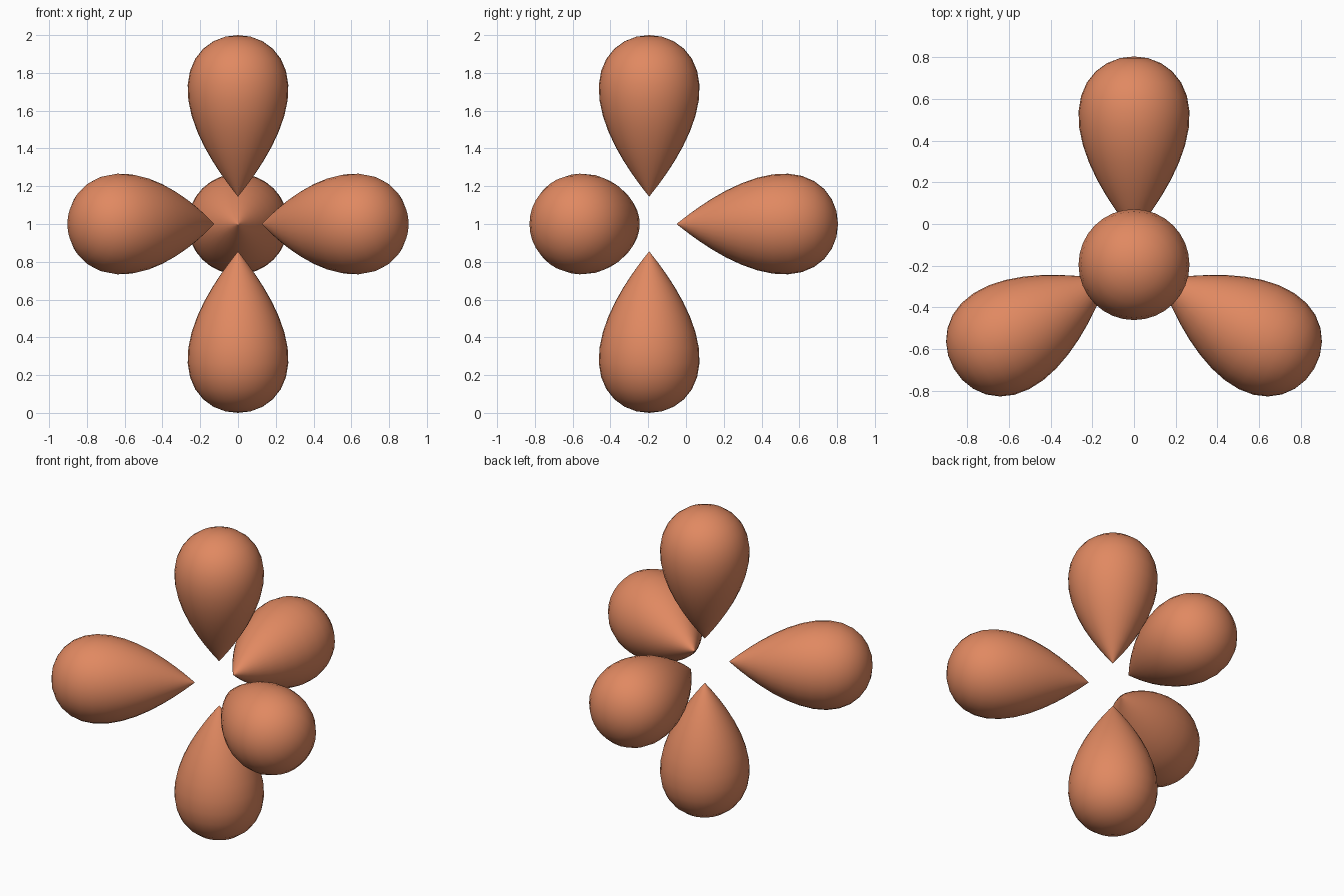
import bpy, math
from mathutils import Vector

if "Cube" in bpy.data.objects:
    bpy.data.objects.remove(bpy.data.objects["Cube"])

CENTRE = Vector((0, -0.195, 1.0))
NEAR, FAR, RADIUS = 0.145, 1.0, 0.267
RINGS, SIDES = 16, 32

mat = bpy.data.materials.new("terracotta")
mat.diffuse_color = (0.75, 0.25, 0.12, 1)
mat.use_nodes = True
mat.node_tree.nodes["Principled BSDF"].inputs["Base Color"].default_value = mat.diffuse_color

# Teardrop profile: (radius, distance from the centre)
mid, half = (NEAR + FAR) / 2, (FAR - NEAR) / 2
profile = []
for i in range(1, RINGS):
    t = math.pi * i / RINGS
    profile.append((RADIUS / 0.7698 * math.sin(t) * math.cos(t / 2), mid + half * math.cos(t)))


def lobe(name, direction):
    """Teardrop revolved about its axis, pointed end towards the centre."""
    verts = [(0, 0, FAR)]
    for r, z in profile:
        for k in range(SIDES):
            a = math.tau * k / SIDES
            verts.append((r * math.cos(a), r * math.sin(a), z))
    verts.append((0, 0, NEAR))
    last = len(verts) - 1
    faces = []
    for k in range(SIDES):
        n = (k + 1) % SIDES
        faces.append((0, 1 + k, 1 + n))
        for j in range(len(profile) - 1):
            a, b = 1 + j * SIDES, 1 + (j + 1) * SIDES
            faces.append((a + k, b + k, b + n, a + n))
        a = 1 + (len(profile) - 1) * SIDES
        faces.append((a + k, last, a + n))
    mesh = bpy.data.meshes.new(name)
    mesh.from_pydata(verts, [], faces)
    mesh.shade_smooth()
    mesh.materials.append(mat)
    ob = bpy.data.objects.new(name, mesh)
    ob.location = CENTRE
    ob.rotation_euler = Vector(direction).to_track_quat('Z', 'Y').to_euler()
    bpy.context.collection.objects.link(ob)


# Axial pair
lobe("top_lobe", (0, 0, 1))
lobe("bottom_lobe", (0, 0, -1))

# Three equatorial lobes, 120 degrees apart
for name, deg in (("back_lobe", 90), ("front_left_lobe", 210), ("front_right_lobe", 330)):
    a = math.radians(deg)
    lobe(name, (math.cos(a), math.sin(a), 0))
